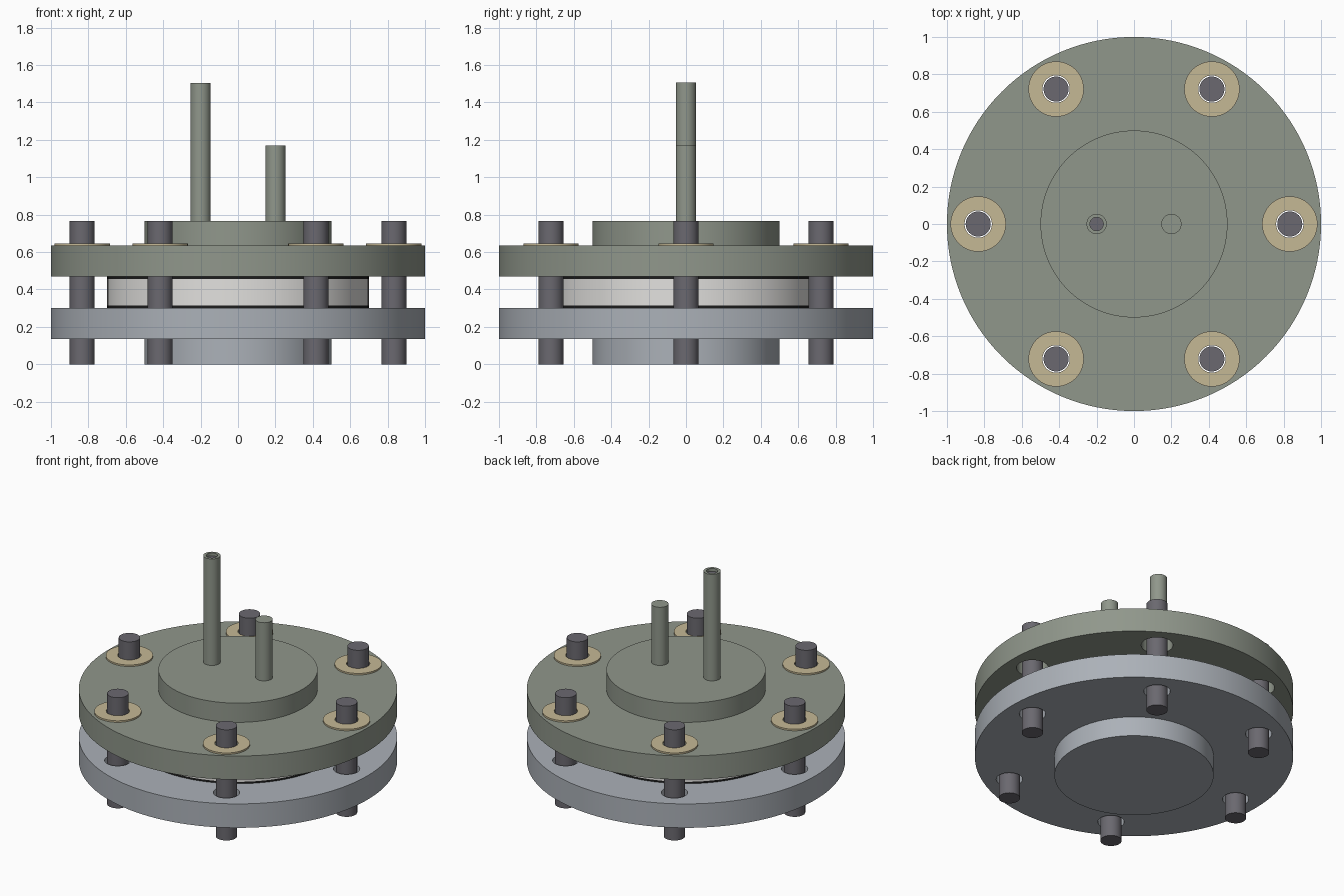
import bpy, bmesh, math

cube = bpy.data.objects.get("Cube")
if cube:
    bpy.data.objects.remove(cube, do_unlink=True)


def material(name, r, g, b):
    m = bpy.data.materials.new(name)
    m.use_nodes = True
    m.diffuse_color = (r, g, b, 1)
    m.node_tree.nodes["Principled BSDF"].inputs["Base Color"].default_value = (r, g, b, 1)
    return m


GREEN = material("green grey", 0.28, 0.31, 0.26)
SILVER = material("silver blue", 0.41, 0.44, 0.48)
STEEL = material("dark steel", 0.145, 0.14, 0.16)
BRASS = material("pale brass", 0.56, 0.48, 0.30)
WHITE = material("cell white", 0.76, 0.75, 0.73)
BLACK = material("seal black", 0.012, 0.012, 0.012)

BOLT_SPOTS = [(0.833 * math.cos(i * math.pi / 3), 0.833 * math.sin(i * math.pi / 3))
              for i in range(6)]


def lathe(name, profile, mat, at=(0, 0), sides=96, closed=False):
    """Spin a radius/height profile about a vertical axis."""
    bm = bmesh.new()
    points = [bm.verts.new((r, 0, z)) for r, z in profile]
    pairs = list(zip(points, points[1:]))
    if closed:
        pairs.append((points[-1], points[0]))
    edges = [bm.edges.new(p) for p in pairs]
    bmesh.ops.spin(bm, geom=points + edges, cent=(0, 0, 0), axis=(0, 0, 1),
                   angle=2 * math.pi, steps=sides)
    bmesh.ops.remove_doubles(bm, verts=bm.verts, dist=0.0001)
    bmesh.ops.recalc_face_normals(bm, faces=bm.faces)
    mesh = bpy.data.meshes.new(name)
    bm.to_mesh(mesh)
    bm.free()
    mesh.materials.append(mat)
    ob = bpy.data.objects.new(name, mesh)
    ob.location = (at[0], at[1], 0)
    bpy.context.collection.objects.link(ob)
    return ob


def rod(name, radius, z0, z1, mat, at=(0, 0), sides=96):
    return lathe(name, [(0, z0), (radius, z0), (radius, z1), (0, z1)], mat, at, sides)


def ring(name, inner, outer, z0, z1, mat, at=(0, 0), sides=96):
    return lathe(name, [(inner, z0), (outer, z0), (outer, z1), (inner, z1)],
                 mat, at, sides, closed=True)


def activate(ob):
    bpy.ops.object.select_all(action='DESELECT')
    ob.select_set(True)
    bpy.context.view_layer.objects.active = ob


def drill(ob, radius, mat):
    """Cut the six bolt holes through a plate."""
    for spot in BOLT_SPOTS:
        cutter = rod("hole_cutter", radius, -0.1, 1, mat, spot, 40)
        cutter.hide_render = True
        mod = ob.modifiers.new("bolt_hole", 'BOOLEAN')
        mod.operation = 'DIFFERENCE'
        mod.solver = 'EXACT'
        mod.object = cutter
        activate(ob)
        bpy.ops.object.modifier_apply(modifier=mod.name)
        bpy.data.objects.remove(cutter, do_unlink=True)


# Flanges with their raised centre bosses
lower = lathe("lower_flange", [(0, 0), (0.5, 0), (0.5, 0.136), (1, 0.136),
                               (1, 0.302), (0, 0.302)], SILVER, sides=128)
upper = lathe("upper_flange", [(0, 0.47), (1, 0.47), (1, 0.634), (0.5, 0.634),
                               (0.5, 0.767), (0, 0.767)], GREEN, sides=128)
drill(lower, 0.083, SILVER)
drill(upper, 0.1, GREEN)
parts = [lower, upper]

# Cell body clamped between two seals
parts += [ring("cell_body", 0.6, 0.7, 0.315, 0.457, WHITE),
          ring("lower_seal", 0.6, 0.7, 0.302, 0.315, BLACK),
          ring("upper_seal", 0.6, 0.7, 0.457, 0.47, BLACK)]

# Bolts and washers
for i, spot in enumerate(BOLT_SPOTS, 1):
    parts += [rod(f"bolt_{i}", 0.067, 0, 0.767, STEEL, spot, 40),
              ring(f"washer_{i}", 0.073, 0.148, 0.634, 0.645, BRASS, spot, 56)]

# Hollow tall pipe with a core rod, and the short solid pipe
parts += [ring("tall_pipe", 0.036, 0.054, 0.767, 1.505, GREEN, (-0.2, 0), 40),
          rod("pipe_core", 0.036, 0.767, 1.485, STEEL, (-0.2, 0), 40),
          rod("short_pipe", 0.054, 0.767, 1.17, GREEN, (0.2, 0), 40)]

for ob in parts:
    activate(ob)
    bpy.ops.object.shade_smooth_by_angle(angle=math.radians(30))
bpy.ops.object.select_all(action='DESELECT')
